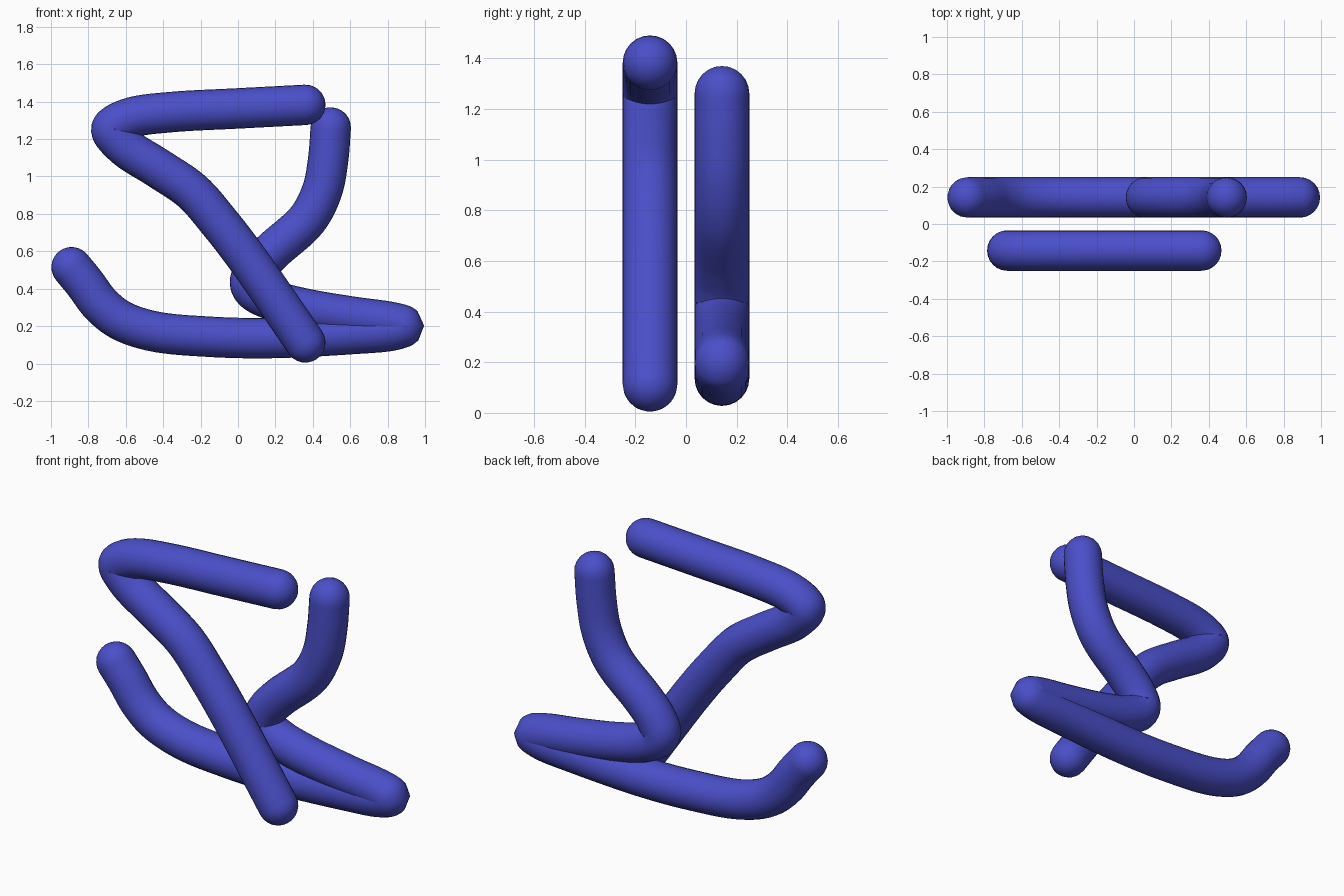
import bpy, bmesh, math
from mathutils import Vector

if "Cube" in bpy.data.objects:
    bpy.data.objects.remove(bpy.data.objects["Cube"])

RADIUS, SIDES, STEPS, CAP = 0.108, 24, 8, 6

blue = bpy.data.materials.new("blue")
blue.diffuse_color = (0.068, 0.078, 0.58, 1)
blue.use_nodes = True
blue.node_tree.nodes["Principled BSDF"].inputs["Base Color"].default_value = blue.diffuse_color


def smooth_path(points):
    """Centripetal Catmull-Rom curve through the points."""
    p = [Vector(q) for q in points]
    p = [2 * p[0] - p[1]] + p + [2 * p[-1] - p[-2]]
    out = []
    for a, b, c, d in zip(p, p[1:], p[2:], p[3:]):
        t0 = 0
        t1 = t0 + math.sqrt((b - a).length)
        t2 = t1 + math.sqrt((c - b).length)
        t3 = t2 + math.sqrt((d - c).length)
        for i in range(STEPS):
            t = t1 + (t2 - t1) * i / STEPS
            a1 = a.lerp(b, (t - t0) / (t1 - t0))
            a2 = b.lerp(c, (t - t1) / (t2 - t1))
            a3 = c.lerp(d, (t - t2) / (t3 - t2))
            b1 = a1.lerp(a2, (t - t0) / (t2 - t0))
            b2 = a2.lerp(a3, (t - t1) / (t3 - t1))
            out.append(b1.lerp(b2, (t - t1) / (t2 - t1)))
    return out + [p[-2]]


def tube(name, points, y):
    """Round tube with domed ends, bent in an upright plane at depth y."""
    path = smooth_path(points)
    n = len(path)
    tangents = [(path[min(i + 1, n - 1)] - path[max(i - 1, 0)]).normalized()
                for i in range(n)]
    # rings: centre, tangent, radius (domes at both ends)
    angles = [math.pi / 2 * k / CAP for k in range(1, CAP)]
    start = [(path[0] - tangents[0] * RADIUS * math.sin(a), tangents[0], RADIUS * math.cos(a))
             for a in reversed(angles)]
    end = [(path[-1] + tangents[-1] * RADIUS * math.sin(a), tangents[-1], RADIUS * math.cos(a))
           for a in angles]
    rings = start + [(c, t, RADIUS) for c, t in zip(path, tangents)] + end

    bm = bmesh.new()
    loops = []
    for c, t, r in rings:
        loop = []
        for k in range(SIDES):
            a = 2 * math.pi * k / SIDES
            u, v = r * math.cos(a), r * math.sin(a)
            loop.append(bm.verts.new((c.x - t.y * u, y + v, c.y + t.x * u)))
        loops.append(loop)
    for l0, l1 in zip(loops, loops[1:]):
        for k in range(SIDES):
            j = (k + 1) % SIDES
            bm.faces.new((l0[k], l0[j], l1[j], l1[k]))
    # dome tips
    for loop, c, t in ((loops[0], path[0], -tangents[0]), (loops[-1], path[-1], tangents[-1])):
        tip = bm.verts.new((c.x + t.x * RADIUS, y, c.y + t.y * RADIUS))
        for k in range(SIDES):
            bm.faces.new((loop[k], loop[(k + 1) % SIDES], tip))
    bmesh.ops.recalc_face_normals(bm, faces=bm.faces)
    for f in bm.faces:
        f.smooth = True
    mesh = bpy.data.meshes.new(name)
    bm.to_mesh(mesh)
    bm.free()
    mesh.materials.append(blue)
    bpy.context.collection.objects.link(bpy.data.objects.new(name, mesh))


# front tube: top bar, left bend, long diagonal
tube("front_tube", [(0.36, 1.383), (0, 1.364), (-0.35, 1.345), (-0.56, 1.318), (-0.655, 1.278),
                    (-0.678, 1.25), (-0.605, 1.16), (-0.42, 1.04), (-0.245, 0.92),
                    (-0.1, 0.755), (0.045, 0.567), (0.36, 0.113)], -0.142)

# rear tube: raised left end, long base, right hairpin, middle elbow, raised tip
tube("rear_tube", [(-0.89, 0.515), (-0.82, 0.43), (-0.735, 0.317), (-0.63, 0.233), (-0.455, 0.173),
                   (-0.15, 0.143), (0.17, 0.136), (0.6, 0.157), (0.83, 0.178), (0.887, 0.2),
                   (0.83, 0.219), (0.6, 0.252), (0.35, 0.295), (0.18, 0.34), (0.085, 0.39),
                   (0.064, 0.435), (0.1, 0.51), (0.18, 0.597), (0.37, 0.77),
                   (0.45, 0.925), (0.482, 1.09), (0.496, 1.262)], 0.142)
